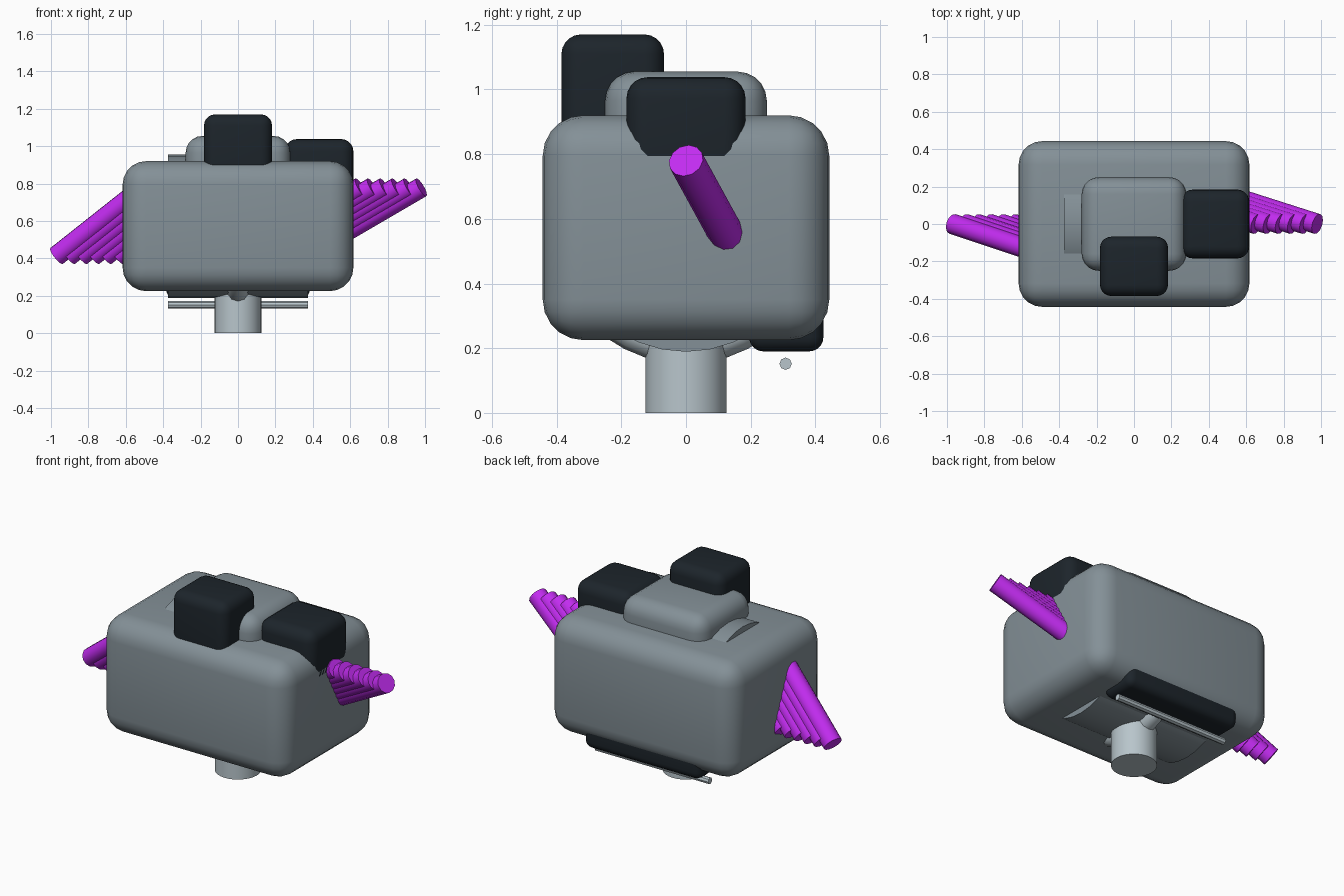
import bpy, math
from mathutils import Vector

if "Cube" in bpy.data.objects:
    bpy.data.objects.remove(bpy.data.objects["Cube"])


def material(name, rgb):
    m = bpy.data.materials.new(name)
    m.diffuse_color = (*rgb, 1)
    m.use_nodes = True
    m.node_tree.nodes["Principled BSDF"].inputs["Base Color"].default_value = m.diffuse_color
    return m


STEEL = material("steel", (0.23, 0.28, 0.31))
PALE = material("pale_metal", (0.48, 0.56, 0.60))
DARK = material("dark_casing", (0.012, 0.018, 0.024))
VIOLET = material("violet", (0.54, 0.025, 0.87))


def finish(name, mat):
    ob = bpy.context.object
    ob.name = name
    ob.data.materials.append(mat)
    bpy.ops.object.shade_smooth_by_angle(angle=math.radians(40))
    return ob


def rounded_box(name, lo, hi, radius, mat, segments=5):
    lo, hi = Vector(lo), Vector(hi)
    bpy.ops.mesh.primitive_cube_add(size=1, location=(lo + hi) / 2)
    ob = bpy.context.object
    ob.scale = hi - lo
    bpy.ops.object.transform_apply(location=False, rotation=False, scale=True)
    mod = ob.modifiers.new("round", 'BEVEL')
    mod.width, mod.segments = radius, segments
    bpy.ops.object.modifier_apply(modifier=mod.name)
    return finish(name, mat)


def rod(name, a, b, radius, mat, sides):
    a, b = Vector(a), Vector(b)
    bpy.ops.mesh.primitive_cylinder_add(
        vertices=sides, radius=radius, depth=(b - a).length, location=(a + b) / 2,
        rotation=(b - a).to_track_quat('Z', 'Y').to_euler())
    return finish(name, mat)


# Main housing and raised lid
rounded_box("housing", (-0.617, -0.443, 0.225), (0.617, 0.443, 0.92), 0.125, STEEL)
rounded_box("lid", (-0.28, -0.25, 0.75), (0.28, 0.25, 1.055), 0.09, STEEL)

# Dark casings: front, right side and under the back
rounded_box("front_casing", (-0.182, -0.385, 0.78), (0.182, -0.068, 1.17), 0.06, DARK)
rounded_box("side_casing", (0.25, -0.184, 0.70), (0.617, 0.184, 1.038), 0.065, DARK)
rounded_box("rear_casing", (-0.385, 0.195, 0.19), (0.385, 0.425, 0.36), 0.045, DARK)

# Drum lying across the housing, with a ring around its middle
rod("drum", (-0.375, 0, 0.572), (0.375, 0, 0.572), 0.383, STEEL, 32)
bpy.ops.mesh.primitive_torus_add(location=(0, 0, 0.572), rotation=(0, math.pi / 2, 0),
                                 major_radius=0.363, minor_radius=0.057,
                                 major_segments=40, minor_segments=10)
finish("drum_ring", PALE)

# Pedestal and rear bar
rod("pedestal", (0, 0, 0), (0, 0, 0.40), 0.125, PALE, 32)
rod("rear_bar", (-0.375, 0.308, 0.152), (0.375, 0.308, 0.152), 0.019, PALE, 8)

# Slanted rods stacked inward along each side
for side, tip, slope in (("right", (0.98, 0.0, 0.78), (-0.36, 0.115, -0.21)),
                         ("left", (-0.97, 0.0, 0.413), (0.36, -0.12, 0.285))):
    for i in range(6):
        end = Vector(tip)
        end.x -= math.copysign(i * 0.065, end.x)
        rod(f"{side}_rod_{i + 1}", end, end + Vector(slope) * 1.15, 0.055, VIOLET, 12)
